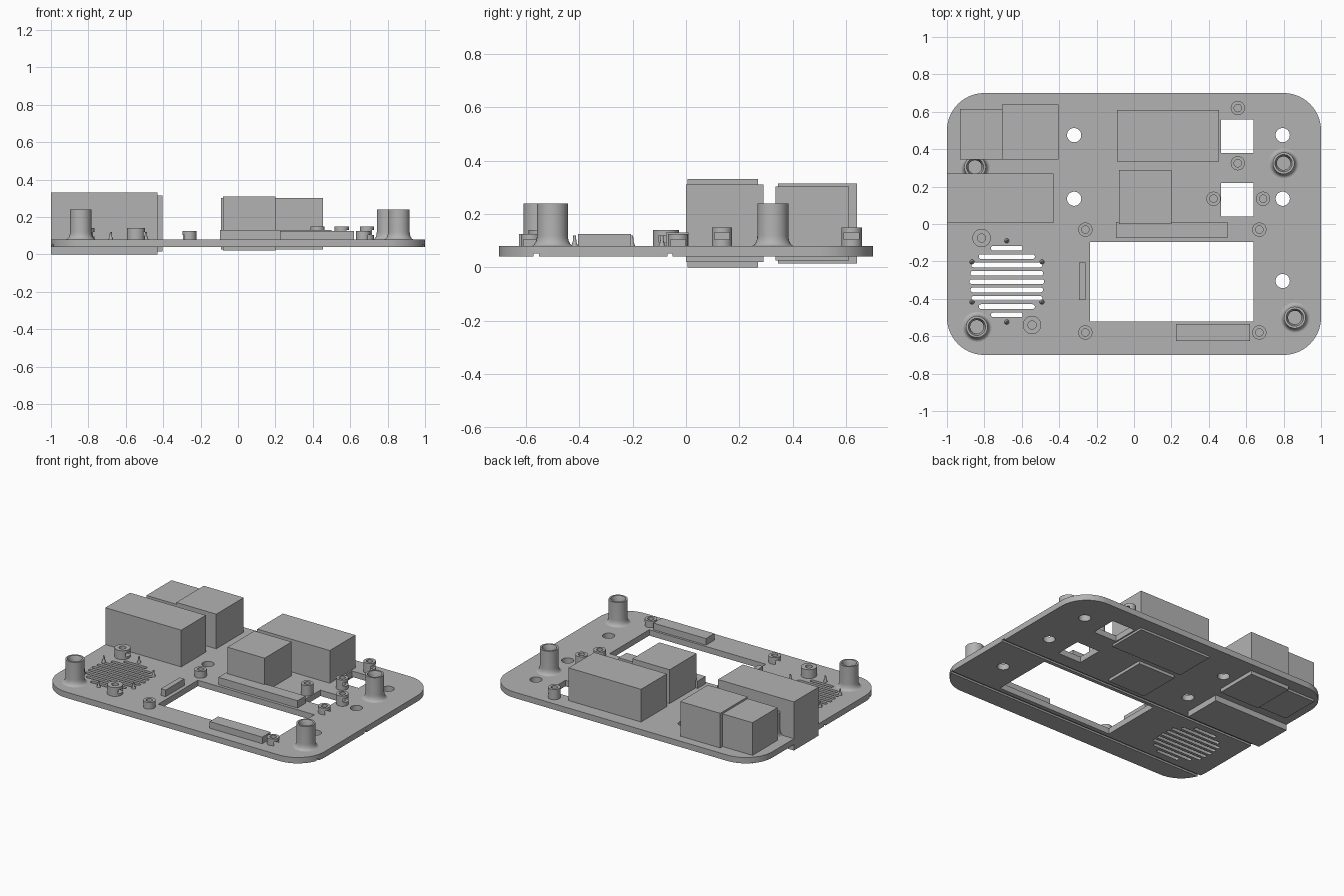
import bpy, bmesh, math
from mathutils import Matrix

if "Cube" in bpy.data.objects:
    bpy.data.objects.remove(bpy.data.objects["Cube"])

grey = bpy.data.materials.new("plain grey")
grey.diffuse_color = (0.45, 0.45, 0.45, 1)
grey.use_nodes = True
grey.node_tree.nodes["Principled BSDF"].inputs["Base Color"].default_value = grey.diffuse_color
BASE, TOP = 0.04, 0.08          # underside and upper face of the plate


def finish(name, bm, smooth=False):
    bmesh.ops.recalc_face_normals(bm, faces=bm.faces)
    me = bpy.data.meshes.new(name)
    bm.to_mesh(me)
    bm.free()
    me.materials.append(grey)
    ob = bpy.data.objects.new(name, me)
    bpy.context.collection.objects.link(ob)
    if smooth:
        bpy.ops.object.select_all(action='DESELECT')
        ob.select_set(True)
        bpy.context.view_layer.objects.active = ob
        bpy.ops.object.shade_smooth_by_angle(angle=math.radians(30))
    return ob


def box(name, x0, x1, y0, y1, z0, z1):
    bm = bmesh.new()
    m = Matrix.Translation(((x0 + x1) / 2, (y0 + y1) / 2, (z0 + z1) / 2))
    bmesh.ops.create_cube(bm, size=1, matrix=m @ Matrix.Diagonal((x1 - x0, y1 - y0, z1 - z0, 1)))
    return finish(name, bm)


def lathe(name, x, y, profile, steps=32):
    bm = bmesh.new()
    vs = [bm.verts.new((x + r, y, z)) for r, z in profile]
    es = [bm.edges.new(p) for p in zip(vs, vs[1:])]
    bmesh.ops.spin(bm, geom=vs + es, cent=(x, y, 0), axis=(0, 0, 1),
                   angle=math.tau, steps=steps, use_merge=False)
    bmesh.ops.remove_doubles(bm, verts=bm.verts, dist=1e-5)
    return finish(name, bm, True)


def cut(ob, cutter):
    mod = ob.modifiers.new("cut", 'BOOLEAN')
    mod.operation, mod.solver, mod.object = 'DIFFERENCE', 'EXACT', cutter
    bpy.context.view_layer.objects.active = ob
    bpy.ops.object.modifier_apply(modifier=mod.name)
    bpy.data.objects.remove(cutter)


def rounded(x0, x1, y0, y1, r, n=10):
    """Outline of a rectangle with rounded corners."""
    if r == 0:
        return [(x0, y0), (x1, y0), (x1, y1), (x0, y1)]
    pts = []
    for cx, cy, a in ((x1 - r, y1 - r, 0), (x0 + r, y1 - r, 90),
                      (x0 + r, y0 + r, 180), (x1 - r, y0 + r, 270)):
        for i in range(n + 1):
            t = math.radians(a + 90 * i / n)
            pts.append((cx + r * math.cos(t), cy + r * math.sin(t)))
    return pts


def disc(x, y, r, n=32):
    return [(x + r * math.cos(math.tau * i / n), y + r * math.sin(math.tau * i / n)) for i in range(n)]


# Plate outline with its window, square ports, screw holes and fan slots
loops = [rounded(-1, 1, -0.7, 0.7, 0.2, 14),
         rounded(-0.235, 0.64, -0.52, -0.095, 0),
         rounded(0.465, 0.64, 0.38, 0.56, 0),
         rounded(0.465, 0.64, 0.04, 0.22, 0)]
for x, y in ((0.795, 0.475), (0.795, 0.135), (0.795, -0.305), (-0.32, 0.475), (-0.32, 0.135)):
    loops.append(disc(x, y, 0.038))
for i, hw in enumerate((0.085, 0.15, 0.19, 0.194, 0.2, 0.194, 0.19, 0.15, 0.085)):
    y = -0.13 - 0.0445 * i
    loops.append(rounded(-0.68 - hw, -0.68 + hw, y - 0.0125, y + 0.0125, 0.012, 4))

cu = bpy.data.curves.new("plate_outline", 'CURVE')
cu.dimensions, cu.fill_mode, cu.extrude = '2D', 'BOTH', (TOP - BASE) / 2
for pts in loops:
    sp = cu.splines.new('POLY')
    sp.points.add(len(pts) - 1)
    for p, (x, y) in zip(sp.points, pts):
        p.co = (x, y, 0, 1)
    sp.use_cyclic_u = True
outline = bpy.data.objects.new("plate_outline", cu)
bpy.context.collection.objects.link(outline)
bpy.context.view_layer.update()
bm = bmesh.new()
bm.from_mesh(outline.evaluated_get(bpy.context.evaluated_depsgraph_get()).to_mesh())
bpy.data.objects.remove(outline)
bmesh.ops.remove_doubles(bm, verts=bm.verts, dist=1e-5)
bmesh.ops.translate(bm, verts=bm.verts, vec=(0, 0, (BASE + TOP) / 2))
plate = finish("plate", bm, True)
# Grooves across the underside
for y in (-0.56, -0.06):
    cut(plate, box("groove_cutter", -1.1, 1.1, y - 0.01, y + 0.01, 0, BASE + 0.012))

# Housings that pass through the plate
box("long_housing", -1, -0.43, 0.005, 0.27, 0, 0.33)
box("rear_left_housing", -0.705, -0.405, 0.345, 0.64, 0.015, 0.315)
box("corner_housing", -0.93, -0.705, 0.345, 0.615, 0.025, 0.302)
box("rear_centre_housing", -0.09, 0.455, 0.335, 0.61, 0.025, 0.302)
box("centre_housing", -0.08, 0.2, 0, 0.29, 0.02, 0.31)

# Support bars around the window
box("rear_bar", -0.095, 0.5, -0.075, 0.01, TOP - 0.01, 0.13)
box("front_bar", 0.225, 0.62, -0.625, -0.535, TOP - 0.01, 0.125)
box("side_bar", -0.295, -0.26, -0.405, -0.205, TOP - 0.01, 0.125)

# Tall corner posts with flared feet and countersunk bores
flare = [(0.08 - 0.022 * math.sin(t), TOP + 0.04 * (1 - math.cos(t)))
         for t in (math.pi / 2 * i / 6 for i in range(7))]
for x, y in ((-0.85, 0.305), (0.8, 0.325), (-0.84, -0.55), (0.86, -0.5)):
    lathe("tall_post", x, y, [(0, TOP - 0.01), (0.08, TOP - 0.01)] + flare +
          [(0.058, 0.24), (0.046, 0.24), (0.036, 0.21), (0.036, TOP + 0.01), (0, TOP + 0.01)])


# Short standoffs with a bore and a nut slot in one side
def standoff(name, x, y, r, bore, top, side):
    ob = lathe(name, x, y, [(0, TOP - 0.01), (r, TOP - 0.01), (r, top), (bore, top),
                            (bore, TOP + 0.005), (0, TOP + 0.005)])
    a, b = sorted((x - side * 0.025, x + side * 0.1))
    cut(ob, box("slot_cutter", a, b, y - 0.028, y + 0.028, top - 0.045, top - 0.02))


for x, y, side in ((0.555, 0.62, 1), (0.555, 0.325, 1), (0.425, 0.135, -1), (0.69, 0.135, 1)):
    standoff("port_standoff", x, y, 0.038, 0.02, 0.15, side)
for x, y in ((0.67, -0.03), (-0.26, -0.03), (-0.26, -0.58), (0.67, -0.58)):
    standoff("window_standoff", x, y, 0.038, 0.02, 0.125, 1 if x > 0 else -1)
for x, y in ((-0.815, -0.075), (-0.545, -0.54)):
    standoff("fan_standoff", x, y, 0.049, 0.022, 0.14, 1)

# Little pointed pins around the fan slots
for x, y in ((-0.68, -0.09), (-0.68, -0.524), (-0.866, -0.203), (-0.492, -0.203),
             (-0.866, -0.417), (-0.492, -0.417)):
    lathe("fan_pin", x, y, [(0, TOP - 0.01), (0.013, TOP - 0.01), (0.013, TOP),
                            (0.007, TOP + 0.015), (0.005, 0.12), (0, 0.12)], 12)
